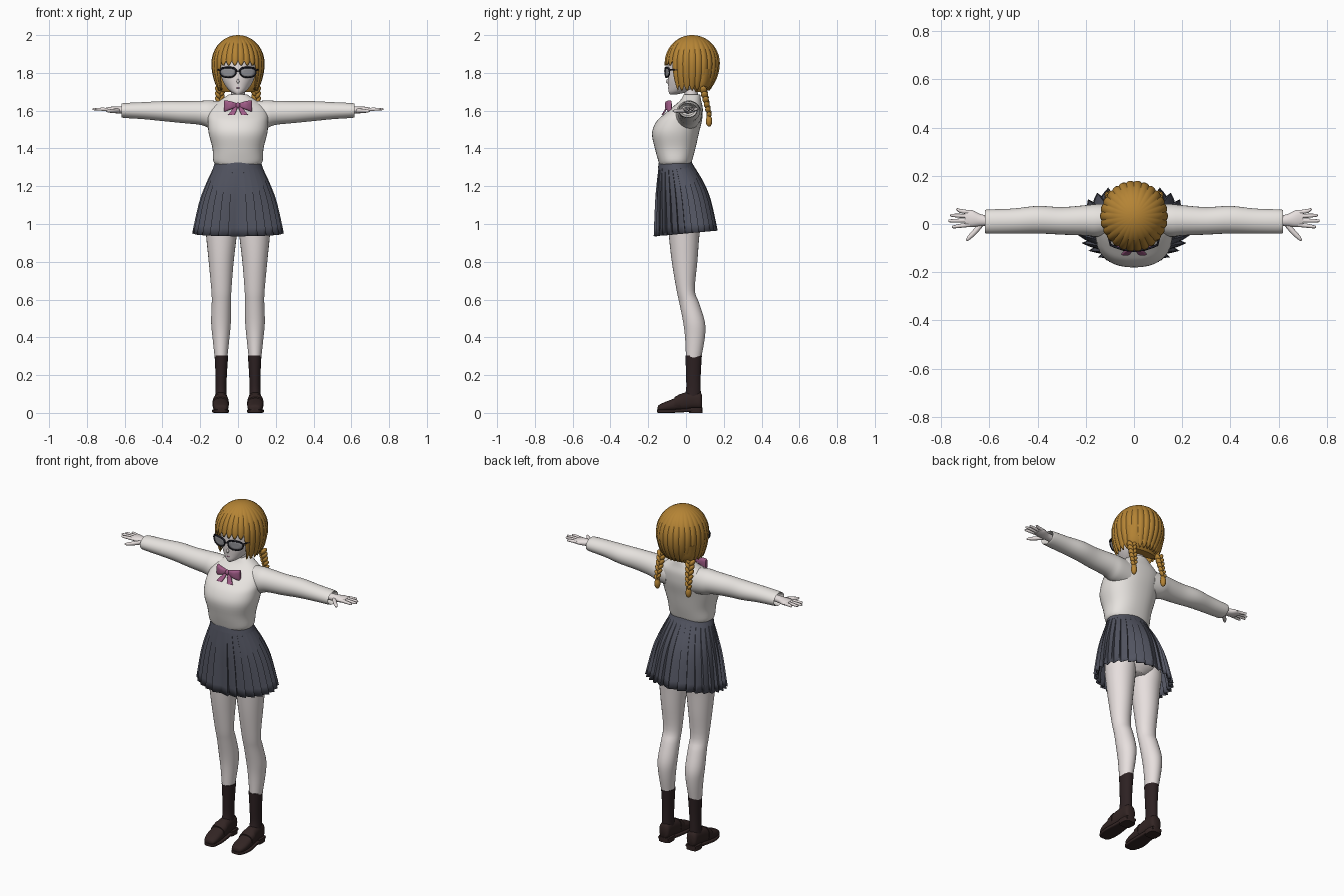
import bpy, bmesh, math
from mathutils import Vector, Matrix

cube = bpy.data.objects.get("Cube")
if cube:
    bpy.data.objects.remove(cube, do_unlink=True)


def material(name, r, g, b):
    m = bpy.data.materials.new(name)
    m.use_nodes = True
    m.diffuse_color = (r, g, b, 1)
    m.node_tree.nodes["Principled BSDF"].inputs["Base Color"].default_value = (r, g, b, 1)
    return m


SKIN = material("pale skin", .80, .74, .73)
SHIRT = material("white knit", .80, .77, .74)
SKIRT = material("slate cloth", .085, .09, .12)
HAIR = material("golden hair", .46, .23, .035)
SOCK = material("dark sock", .026, .015, .016)
SHOE = material("brown leather", .032, .018, .017)
BOW = material("mauve ribbon", .36, .11, .25)
FRAME = material("black frame", .012, .012, .02)
LENS = material("grey lens", .27, .27, .29)


def finish(name, bm, mat, mirror=False, thick=0, angle=.8):
    """Turn a bmesh into a shaded object, mirrored across x if asked."""
    bmesh.ops.remove_doubles(bm, verts=bm.verts, dist=.0002)
    bmesh.ops.recalc_face_normals(bm, faces=bm.faces)
    me = bpy.data.meshes.new(name)
    bm.to_mesh(me)
    bm.free()
    me.materials.append(mat)
    me.shade_smooth()
    me.set_sharp_from_angle(angle=angle)
    ob = bpy.data.objects.new(name, me)
    bpy.context.collection.objects.link(ob)
    if mirror:
        ob.modifiers.new("mirror", "MIRROR")
    if thick:
        mod = ob.modifiers.new("thickness", "SOLIDIFY")
        mod.thickness = thick
    return ob


def spline(rows, k=4):
    """Catmull-Rom resampling of rows of numbers."""
    rows = [Vector(r) for r in rows]
    ends = [rows[0]] + rows + [rows[-1]]
    out = []
    for a, b, c, d in zip(ends, ends[1:], ends[2:], ends[3:]):
        for i in range(k):
            t = i / k
            out.append(b + (c - a) * (t / 2) + (a * 2 - b * 5 + c * 4 - d) * (t * t / 2)
                       + (b * 3 - a - c * 3 + d) * (t ** 3 / 2))
    return out + [rows[-1]]


def bridge(bm, grid, closed=True):
    """Quads between successive rows of vertices."""
    for lo, hi in zip(grid, grid[1:]):
        for j in range(len(lo) if closed else len(lo) - 1):
            k = (j + 1) % len(lo)
            bm.faces.new((lo[j], lo[k], hi[k], hi[j]))


def loft(name, rings, mat, axis="z", n=28, power=2, mirror=False, k=4):
    """Rings along an axis: (position, centre u, radius u, lowest v, highest v)."""
    bm = bmesh.new()
    grid = []
    for p, cu, ru, v0, v1 in spline(rings, k):
        row = []
        for j in range(n):
            c, s = math.cos(math.tau * j / n), math.sin(math.tau * j / n)
            u = cu + ru * math.copysign(abs(c) ** (2 / power), c)
            v = (v0 + v1) / 2 + (v1 - v0) / 2 * math.copysign(abs(s) ** (2 / power), s)
            row.append(bm.verts.new({"z": (u, v, p), "x": (p, u, v), "y": (u, p, v)}[axis]))
        grid.append(row)
    bridge(bm, grid)
    bm.faces.new(grid[0])
    bm.faces.new(grid[-1])
    return finish(name, bm, mat, mirror)


def blobs(name, specs, mat, mirror=True):
    """Ellipsoids joined in one mesh: (centre, radii, tilt about y)."""
    bm = bmesh.new()
    for centre, radii, tilt in specs:
        m = Matrix.Translation(centre) @ Matrix.Rotation(tilt, 4, "Y") @ Matrix.Diagonal((*radii, 1))
        bmesh.ops.create_uvsphere(bm, u_segments=14, v_segments=9, radius=1, matrix=m)
    return finish(name, bm, mat, mirror)


def wire(name, pts, radius, mat, cyclic=False):
    """Round rod along points, mirrored."""
    cu = bpy.data.curves.new(name, "CURVE")
    cu.dimensions = "3D"
    cu.bevel_depth, cu.bevel_resolution = radius, 2
    sp = cu.splines.new("POLY")
    sp.points.add(len(pts) - 1)
    for q, p in zip(sp.points, pts):
        q.co = (*p, 1)
    sp.use_cyclic_u = cyclic
    tmp = bpy.data.objects.new(name + "_path", cu)
    bm = bmesh.new()
    bm.from_mesh(tmp.to_mesh())
    bpy.data.objects.remove(tmp)
    finish(name, bm, mat, True)


# Torso, neck and sleeves
loft("sweater_body", [(1.315, 0, .118, -.14, .025), (1.335, 0, .131, -.147, .032),
     (1.40, 0, .135, -.165, .05), (1.48, 0, .155, -.18, .068), (1.54, 0, .16, -.158, .083),
     (1.58, 0, .16, -.118, .088), (1.62, 0, .145, -.07, .088), (1.655, 0, .095, -.03, .08),
     (1.685, 0, .05, -.012, .075)], SHIRT, power=2.3, n=40)
loft("neck", [(1.64, 0, .042, -.005, .07), (1.70, 0, .036, -.01, .062),
     (1.77, 0, .04, -.02, .07)], SKIN)
loft("sleeves", [(.08, .02, .06, 1.50, 1.648), (.15, .015, .068, 1.508, 1.654),
     (.2, .015, .063, 1.525, 1.652), (.3, .013, .057, 1.535, 1.65), (.4, .018, .057, 1.545, 1.65),
     (.5, .012, .052, 1.555, 1.645), (.605, .01, .05, 1.562, 1.64), (.612, .01, .045, 1.568, 1.634),
     (.58, .01, .036, 1.575, 1.627)], SHIRT, "x", mirror=True)

# Hands
loft("palms", [(.57, .01, .022, 1.583, 1.622), (.63, .015, .024, 1.585, 1.622),
     (.67, .022, .035, 1.589, 1.621), (.70, .024, .033, 1.595, 1.616)], SKIN, "x", mirror=True, n=16)
for label, base, tip, reach in (("index", -.003, -.012, .755), ("middle", .015, .013, .77),
                                ("ring", .032, .036, .762), ("little", .048, .06, .738)):
    mid = (base + tip) / 2
    loft(label + "_fingers", [(.68, base, .009, 1.597, 1.615), (.72, mid, .0085, 1.599, 1.616),
         (reach - .006, tip, .006, 1.602, 1.614), (reach, tip, .002, 1.606, 1.61)],
         SKIN, "x", n=10, mirror=True)
loft("thumbs", [(.625, .008, .016, 1.588, 1.612), (.655, -.027, .016, 1.588, 1.61),
     (.687, -.058, .011, 1.59, 1.606), (.696, -.066, .003, 1.596, 1.601)], SKIN, "x", n=12, mirror=True)

# Hips and legs
loft("hips", [(.97, 0, .06, -.06, .06), (1.02, 0, .14, -.1, .095), (1.12, 0, .16, -.12, .105),
     (1.22, 0, .135, -.125, .07), (1.32, 0, .105, -.125, .015)], SKIN)
loft("legs", [(1.12, .08, .075, -.1, .085), (1.0, .089, .083, -.095, .08), (.93, .088, .08, -.09, .07),
     (.8, .089, .066, -.075, .06), (.65, .088, .053, -.05, .047), (.58, .088, .051, -.035, .07),
     (.48, .09, .052, -.015, .1), (.4, .09, .045, -.005, .1), (.29, .09, .033, 0, .08)],
     SKIN, mirror=True)
loft("socks", [(.305, .088, .036, -.003, .084), (.2, .089, .03, 0, .078), (.12, .09, .029, 0, .078),
     (.06, .09, .034, -.02, .08)], SOCK, mirror=True)

# Loafers: upper, sole, heel and strap
loft("shoe_uppers", [(-.15, .088, .012, .012, .03), (-.143, .089, .03, .008, .042),
     (-.11, .091, .041, .008, .058), (-.06, .092, .042, .01, .078), (-.015, .091, .038, .012, .105),
     (.04, .09, .034, .02, .112), (.075, .09, .032, .02, .108), (.086, .09, .02, .03, .09)],
     SHOE, "y", power=2.4, mirror=True)
loft("shoe_soles", [(-.153, .088, .018, .002, .018), (-.14, .089, .034, 0, .018),
     (-.08, .092, .045, 0, .018), (0, .09, .038, .004, .024), (.086, .09, .032, .012, .03)],
     SHOE, "y", power=5, mirror=True)
loft("shoe_heels", [(0, .09, .036, .015, .088), (.028, .09, .036, .012, .088)], SHOE,
     power=3.5, mirror=True, k=1)
loft("shoe_straps", [(-.06, .092, .044, .015, .084), (-.03, .0915, .042, .015, .101)], SHOE,
     "y", power=2.4, mirror=True, k=1)

# Pleated skirt: knife pleats deepen towards the hem
bm = bmesh.new()
rows = spline([(1.335, .115, -.14, .025), (1.295, .13, -.147, .045), (1.2, .172, -.16, .097),
               (1.1, .207, -.168, .133), (.935, .243, -.175, .168)], 3)
PLEATS = 14
grid = []
for i, (z, rx, y0, y1) in enumerate(rows):
    depth = .11 * max(0, i - 2) / (len(rows) - 3)
    row = []
    for j in range(PLEATS * 4 + 1):
        pleat, part = divmod(j, 4)
        f = (0, .35, .7, 1)[part]
        a = math.pi * (pleat + (0, .35, .7, .97)[part]) / PLEATS
        r = 1 - depth * (1 - f)
        back = (1 - math.cos(a)) / 2
        drop = .03 * back * i / (len(rows) - 1)
        row.append(bm.verts.new((rx * r * math.sin(a),
                                 (y0 + y1) / 2 - (y1 - y0) / 2 * r * math.cos(a), z + drop)))
    grid.append(row)
bridge(bm, grid, closed=False)
finish("pleated_skirt", bm, SKIRT, True, .003, angle=.5)
loft("waistband", [(1.295, 0, .133, -.149, .047), (1.337, 0, .117, -.142, .027)], SKIRT, n=40, k=1)

# Head, nose and mouth
loft("head", [(1.686, 0, .012, -.085, -.05), (1.70, 0, .038, -.092, .01), (1.73, 0, .066, -.094, .07),
     (1.77, 0, .086, -.096, .1), (1.83, 0, .1, -.096, .14), (1.9, 0, .105, -.085, .14),
     (1.96, 0, .07, -.03, .1)], SKIN, n=36)
blobs("nose", [((0, -.094, 1.755), (.007, .012, .012), 0)], SKIN, False)
blobs("mouth", [((0, -.0935, 1.72), (.011, .002, .002), 0)], BOW, False)


# Bobbed hair shell: ridged strands with a jagged hem, open over the face
def hair_point(a, s):
    strand = abs(math.sin(a * 13))
    side = min(1, max(0, (abs(a) - .72) / .15))
    hem = 1.838 * (1 - side) + 1.705 * side + .03 * (1 - strand)
    low, mid = .17, 1.85
    phi = s * math.acos((hem - mid) / low)
    c = math.cos(phi)
    back = (1 - math.cos(a)) / 2
    r = math.sin(phi) if c > 0 else 1 - (.2 + .32 * back) * c * c
    r *= 1 - .035 * (1 - strand) * min(1, s * 2)
    return (.141 * r * math.sin(a), .033 - .147 * r * math.cos(a), mid + (.15 if c > 0 else low) * c)


bm = bmesh.new()
COLS, ROWS = 208, 20
grid = [[bm.verts.new(hair_point(math.tau * j / COLS - math.pi, i / ROWS)) for j in range(COLS)]
        for i in range(ROWS + 1)]
bridge(bm, grid)
finish("bobbed_hair", bm, HAIR, thick=.008, angle=.6)

# Nape hair closing the underside at the back
loft("nape_hair", [(1.70, 0, .085, .05, .105), (1.74, 0, .11, .03, .135),
     (1.82, 0, .125, .02, .16)], HAIR)

# Braids: paired lobes, a tie and a tassel
lobes = []
for i in range(6):
    t = i / 5
    w = 1 - .3 * t
    for s in (-1, 1):
        lobes.append(((.093 + .008 * t + s * .012 * w, .092 + .03 * t, 1.715 - .13 * t - .006 * s),
                      (.013 * w, .019 * w, .024 * w), s * .6))
lobes.append(((.102, .122, 1.545), (.016, .017, .03), 0))
blobs("braids", lobes, HAIR)
loft("braid_ties", [(1.563, .101, .013, .108, .134), (1.574, .101, .013, .107, .133)], HAIR,
     mirror=True, n=14, k=1)

# Glasses
def lens_point(a, scale=1):
    u, v = math.cos(a), math.sin(a)
    x = .053 + scale * .042 * math.copysign(abs(u) ** .8, u) * (1 + .1 * v)
    return (x, -.11 + 2.5 * x * x, 1.802 + scale * .026 * math.copysign(abs(v) ** .8, v))


outline = [math.tau * j / 32 for j in range(32)]
bm = bmesh.new()
bridge(bm, [[bm.verts.new(lens_point(a, s)) for a in outline] for s in (0, .5, 1)])
finish("lenses", bm, LENS, True, .002)
wire("lens_rims", [lens_point(a) for a in outline], .0035, FRAME, True)
wire("brow_bars", [lens_point(a, 1.03) for a in outline[1:16]], .005, FRAME)
wire("bridge", [(0, -.113, 1.81), (.014, -.11, 1.808)], .0035, FRAME)
wire("temples", [(.097, -.086, 1.817), (.112, -.03, 1.815), (.11, .05, 1.81)], .004, FRAME)

# Neck bow
loft("bow_loops", [(.006, -.094, .007, 1.617, 1.64), (.04, -.097, .015, 1.606, 1.65),
     (.07, -.087, .012, 1.595, 1.655), (.075, -.084, .006, 1.602, 1.65)], BOW, "x", power=3, mirror=True)
loft("bow_tails", [(1.625, .008, .007, -.1, -.09), (1.60, .022, .014, -.116, -.106),
     (1.578, .035, .017, -.13, -.12)], BOW, power=4, mirror=True)
blobs("bow_knot", [((0, -.099, 1.628), (.012, .012, .016), 0)], BOW, False)
